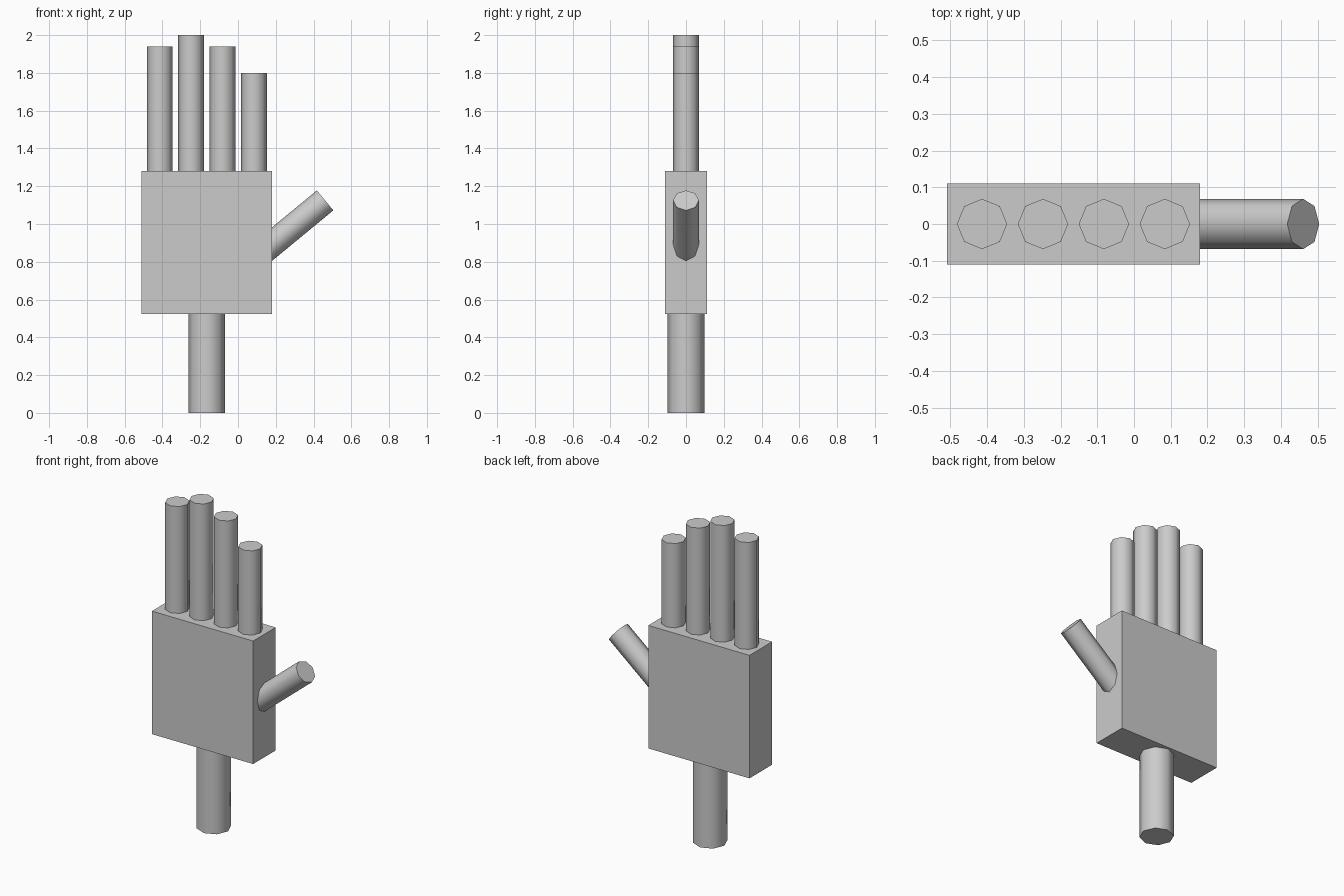
import bpy
import math
from mathutils import Vector

if "Cube" in bpy.data.objects:
    bpy.data.objects.remove(bpy.data.objects["Cube"])


def rod(name, start, end, radius):
    """Eight-sided smooth rod between two points, sharp at the caps."""
    a, b = Vector(start), Vector(end)
    d = b - a
    tilt = math.atan2(d.x, d.z)  # all rods lie in the XZ plane
    bpy.ops.mesh.primitive_cylinder_add(
        vertices=8, radius=radius, depth=d.length,
        location=(a + b) / 2, rotation=(0, tilt, 0))
    obj = bpy.context.object
    obj.name = name
    bpy.ops.object.shade_smooth_by_angle(angle=math.radians(60))
    return obj


PALM_X, PALM_BOTTOM, PALM_TOP = -0.165, 0.523, 1.281

# Palm block
bpy.ops.mesh.primitive_cube_add(
    size=1, location=(PALM_X, 0, (PALM_BOTTOM + PALM_TOP) / 2))
palm = bpy.context.object
palm.name = "palm"
palm.scale = (0.69, 0.22, PALM_TOP - PALM_BOTTOM)
bpy.ops.object.transform_apply(location=False, rotation=False, scale=True)

# Wrist
rod("wrist", (PALM_X, 0, 0), (PALM_X, 0, PALM_BOTTOM + 0.03), 0.097)

# Four fingers, evenly spaced
for i, top in enumerate((1.94, 2.0, 1.94, 1.80)):
    x = PALM_X + (i - 1.5) * 0.166
    rod(f"finger_{i + 1}", (x, 0, PALM_TOP - 0.03), (x, 0, top), 0.0685)

# Thumb, rooted inside the palm and leaning outward
tip = Vector((0.461, 0, 1.125))
lean = math.radians(50.5)
root = tip - Vector((math.sin(lean), 0, math.cos(lean))) * 0.52
rod("thumb", root, tip, 0.0685)
